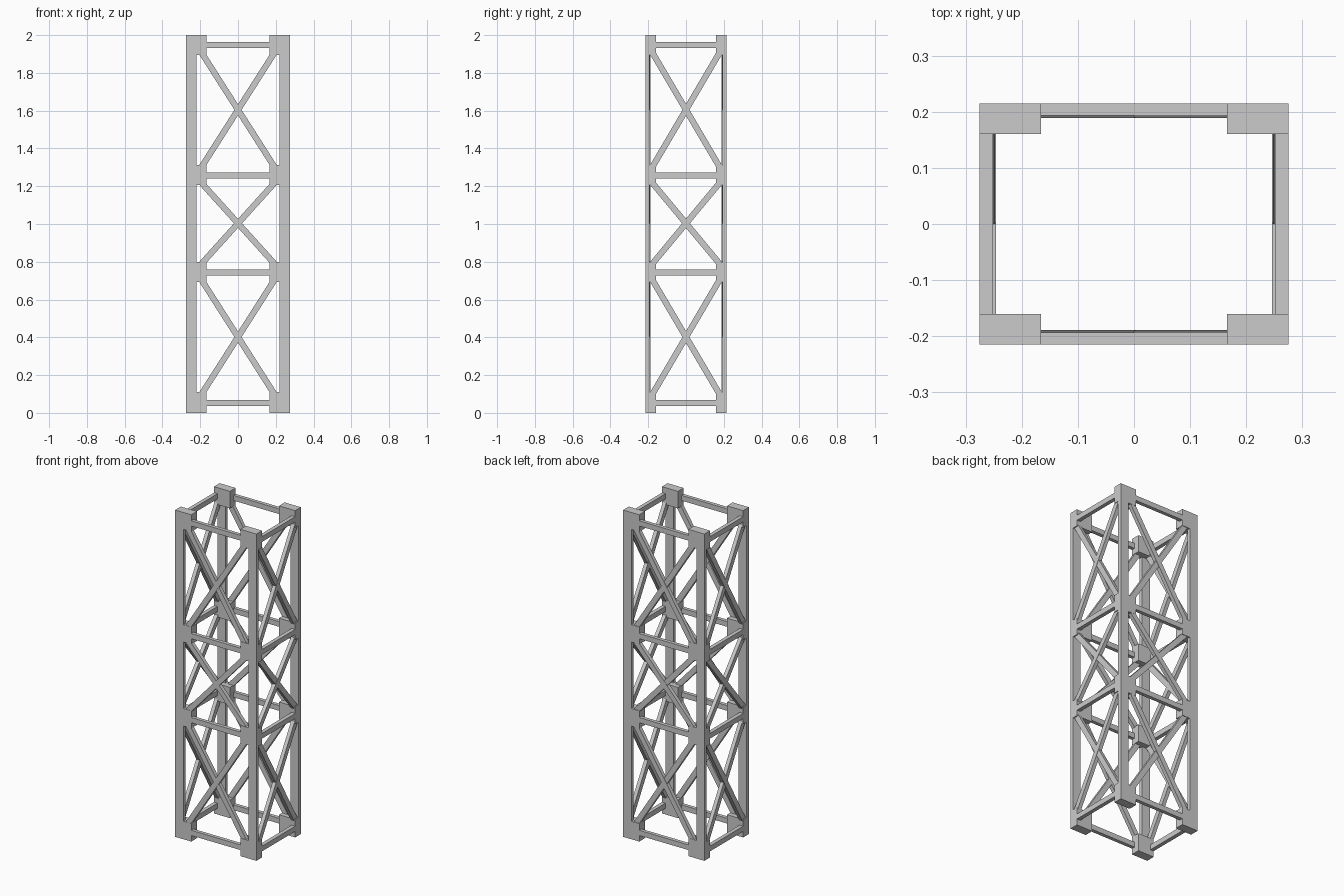
import bpy
from mathutils import Matrix, Vector

if "Cube" in bpy.data.objects:
    bpy.data.objects.remove(bpy.data.objects["Cube"])

HX, HY = 0.275, 0.215                      # half footprint
JOINTS = [(0.0, 0.11), (0.693, 0.80), (1.207, 1.313), (1.896, 2.0)]
RAILS = [0.053, 0.743, 1.257, 1.947]


def box(name, lo, hi):
    lo, hi = Vector(lo), Vector(hi)
    bpy.ops.mesh.primitive_cube_add(size=1)
    ob = bpy.context.object
    ob.name = name
    ob.data.transform(Matrix.Translation((lo + hi) / 2) @ Matrix.Diagonal((*(hi - lo), 1)))
    return ob


def bar(name, a, b, width, depth, normal):
    """Rectangular bar from a to b; depth is measured along normal."""
    a, b, n = Vector(a), Vector(b), Vector(normal)
    d = (b - a).normalized()
    rot = Matrix((d, n.cross(d), n)).transposed().to_4x4()
    bpy.ops.mesh.primitive_cube_add(size=1)
    ob = bpy.context.object
    ob.name = name
    ob.data.transform(Matrix.Translation((a + b) / 2) @ rot
                      @ Matrix.Diagonal(((b - a).length, width, depth, 1)))


def span(s, outer, size):
    """Interval of given size inward from the outer face on side s."""
    return sorted((s * outer, s * (outer - size)))


# Corner legs and joint blocks
for sx in (-1, 1):
    for sy in (-1, 1):
        x, y = span(sx, HX, 0.055), span(sy, HY, 0.022)
        box("leg", (x[0], y[0], 0), (x[1], y[1], 2))
        x, y = span(sx, HX, 0.109), span(sy, HY, 0.055)
        for z0, z1 in JOINTS:
            box("joint_block", (x[0], y[0], z0), (x[1], y[1], z1))

for s in (-1, 1):
    # Horizontal rails, flush with the outer faces
    x, y = span(s, HX, 0.024), span(s, HY, 0.022)
    for z in RAILS:
        box("front_back_rail", (-0.17, y[0], z - 0.016), (0.17, y[1], z + 0.016))
        box("side_rail", (x[0], -0.165, z - 0.016), (x[1], 0.165, z + 0.016))

    # Crossed braces in each bay
    for low, high in zip(JOINTS, JOINTS[1:]):
        z0, z1 = low[1] - 0.008, high[0] + 0.008
        for d in (-1, 1):
            yy, xx = s * (0.2015 + d * 0.001), s * (0.258 + d * 0.001)
            bar("front_back_brace", (-d * 0.191, yy, z0), (d * 0.191, yy, z1),
                0.032, 0.023, (0, 1, 0))
            bar("side_brace", (xx, -d * 0.176, z0), (xx, d * 0.176, z1),
                0.032, 0.023, (1, 0, 0))
